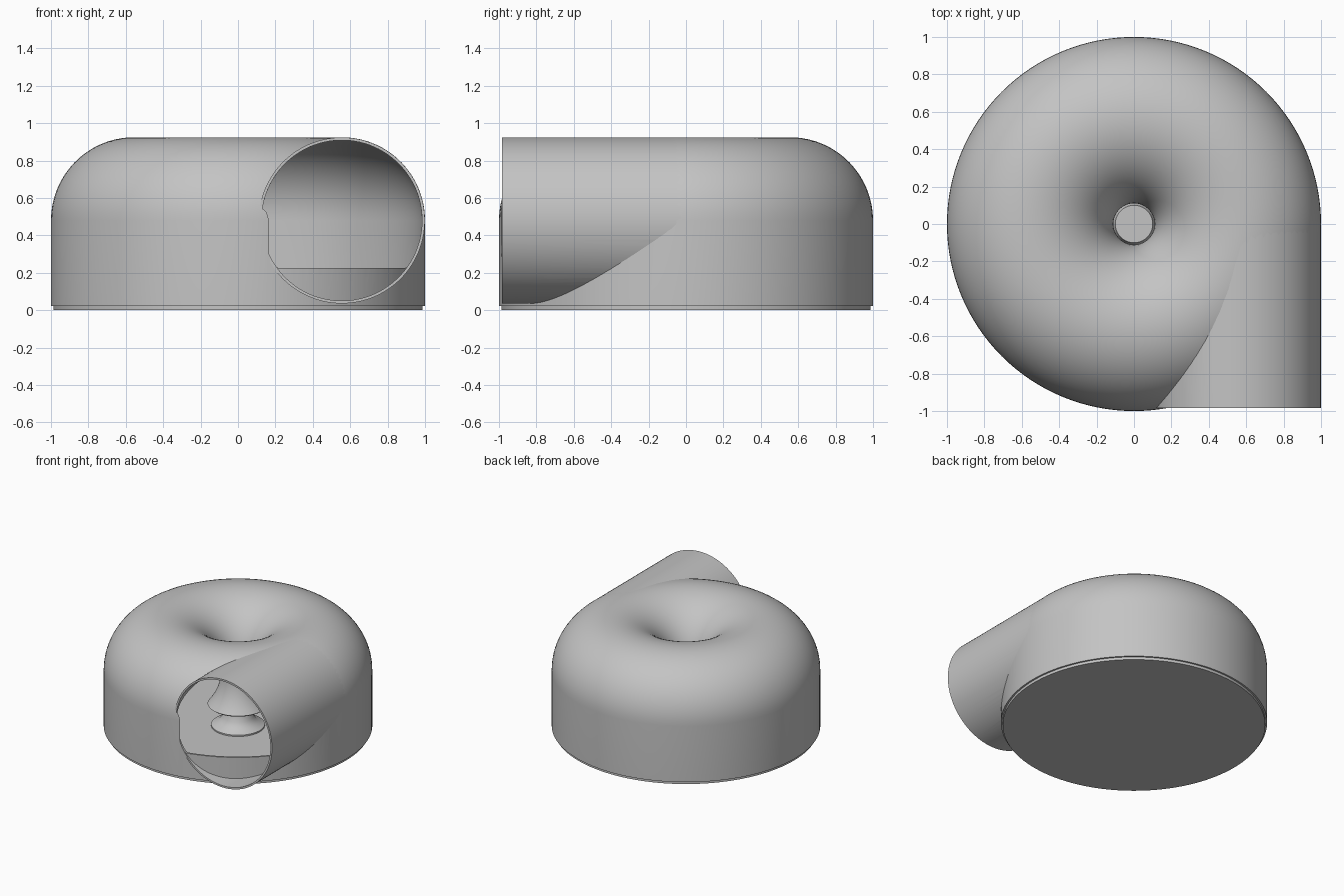
import bpy, bmesh, math

cube = bpy.data.objects.get("Cube")
if cube:
    bpy.data.objects.remove(cube, do_unlink=True)

RING, TUBE, MID = 0.555, 0.445, 0.48   # ring radius, tube radius, tube centre height
WALL = 0.016
FRONT = -0.985

grey = bpy.data.materials.new("plain grey")
grey.use_nodes = True
colour = (0.55, 0.55, 0.55, 1)
grey.diffuse_color = colour
grey.node_tree.nodes["Principled BSDF"].inputs["Base Color"].default_value = colour


def finish(name, bm):
    bmesh.ops.recalc_face_normals(bm, faces=bm.faces[:])
    mesh = bpy.data.meshes.new(name)
    bm.to_mesh(mesh)
    bm.free()
    mesh.materials.append(grey)
    obj = bpy.data.objects.new(name, mesh)
    bpy.context.collection.objects.link(obj)
    return obj


def arc(radius, start, end, steps=40):
    """Points of the tube section, measured from its outer side over the top."""
    angles = [math.radians(start + (end - start) * i / steps) for i in range(steps + 1)]
    return [(RING + radius * math.cos(a), MID + radius * math.sin(a)) for a in angles]


def lathe(name, profile, segments=128):
    """Revolve a closed (radius, height) profile; radius 0 makes a pole."""
    bm = bmesh.new()
    rings = []
    for r, z in profile:
        if r == 0:
            rings.append([bm.verts.new((0, 0, z))] * segments)
        else:
            turns = [2 * math.pi * i / segments for i in range(segments)]
            rings.append([bm.verts.new((r * math.cos(t), r * math.sin(t), z)) for t in turns])
    for a, b in zip(rings, rings[1:] + rings[:1]):
        for i in range(segments):
            j = (i + 1) % segments
            corners = list(dict.fromkeys((a[i], a[j], b[j], b[i])))
            if len(corners) > 2:
                bm.faces.new(corners)
    return finish(name, bm)


def pipe_solid(name, radius, y0, y1, floor=-1, segments=96):
    """Round bar along y, flattened below the floor height."""
    bm = bmesh.new()
    ends = []
    for y in (y0, y1):
        ring = []
        for i in range(segments):
            t = 2 * math.pi * (i + 0.5) / segments
            z = max(MID + radius * math.sin(t), floor)
            ring.append(bm.verts.new((RING + radius * math.cos(t), y, z)))
        ends.append(ring)
        bm.faces.new(ring)
    for i in range(segments):
        j = (i + 1) % segments
        bm.faces.new((ends[0][i], ends[0][j], ends[1][j], ends[1][i]))
    return finish(name, bm)


def cut(obj, cutter):
    mod = obj.modifiers.new("cut", 'BOOLEAN')
    mod.operation = 'DIFFERENCE'
    mod.solver = 'EXACT'
    mod.object = cutter
    bpy.context.view_layer.objects.active = obj
    bpy.ops.object.modifier_apply(modifier=mod.name)
    bpy.data.objects.remove(cutter, do_unlink=True)


# Housing: thin ring-shaped shell with a central funnel that flares out inside
inner = RING + TUBE - WALL
shell = lathe("housing", [(RING + TUBE, 0.022)] + arc(TUBE, 0, 220)
              + arc(TUBE - WALL, 220, 0) + [(inner, 0.022)])
cut(shell, pipe_solid("opening_cutter", TUBE - WALL + 0.001, FRONT - 0.001, -0.02, floor=0.225))

# Tangential outlet pipe, trimmed where it meets the housing
pipe = pipe_solid("outlet_pipe", TUBE - 0.001, FRONT, 0)
cut(pipe, pipe_solid("bore_cutter", TUBE - WALL, FRONT - 0.1, 0.1))
cut(pipe, lathe("trim_cutter", [(0.05, -0.1), (RING + TUBE - 0.008, -0.1)]
                + arc(TUBE - 0.008, 0, 180) + [(0.05, MID)]))

# Base plate and the flared hub under the funnel
base = lathe("base_plate", [(0, 0), (0.986, 0), (0.986, 0.024), (0, 0.024)])
hub = lathe("hub", [(0, 0.02), (0.2, 0.02), (0.2, 0.035), (0.15, 0.06),
                    (0.115, 0.1), (0.1, 0.16), (0, 0.16)], 64)

# Smooth shading with sharp edges kept
bpy.ops.object.select_all(action='DESELECT')
for part in (shell, pipe, base, hub):
    part.select_set(True)
bpy.context.view_layer.objects.active = shell
bpy.ops.object.shade_smooth_by_angle(angle=math.radians(30))
